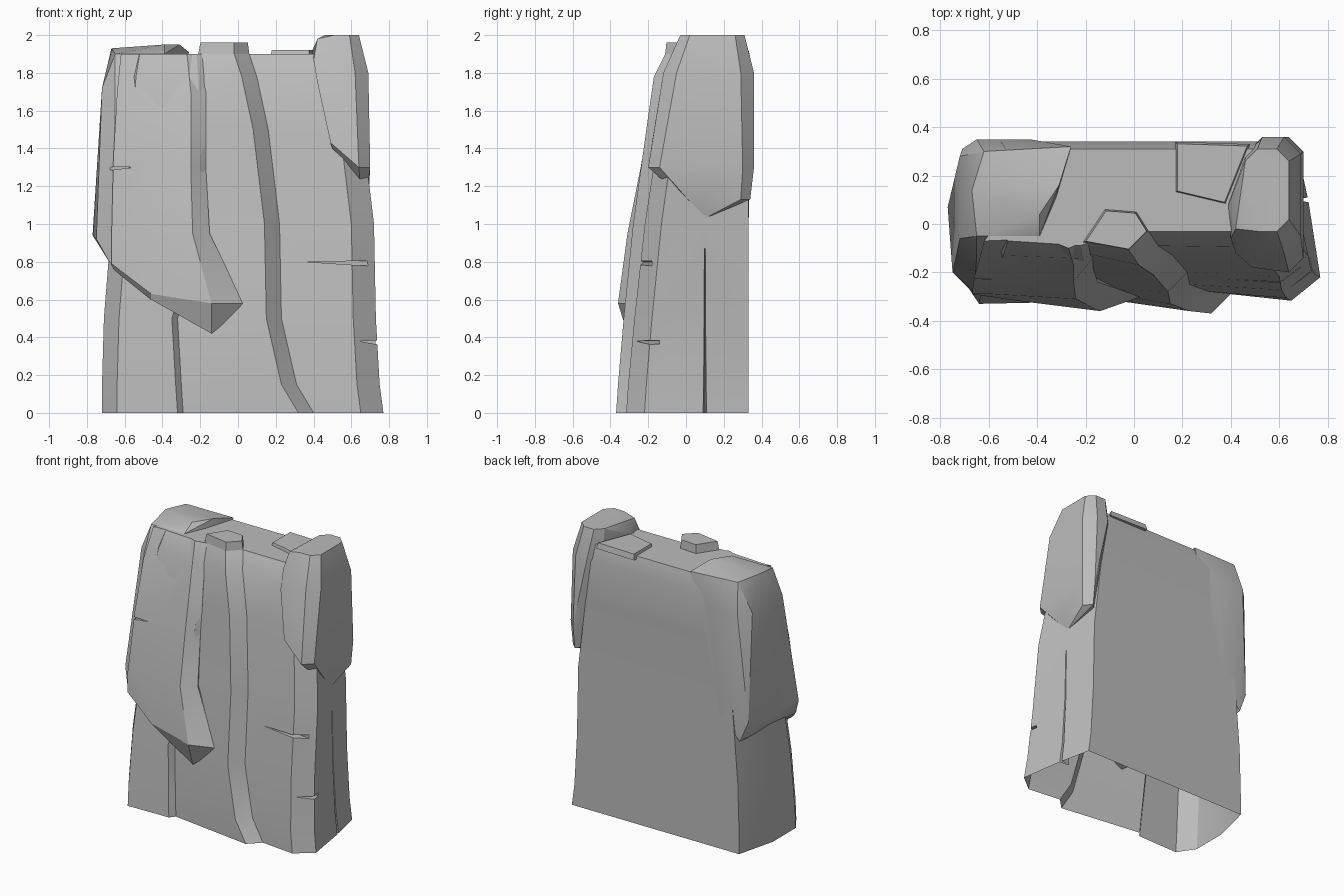
import bpy
import bmesh
from mathutils import Vector

cube = bpy.data.objects.get("Cube")
if cube:
    bpy.data.objects.remove(cube, do_unlink=True)

grey = (0.5, 0.5, 0.5, 1)
stone = bpy.data.materials.new("grey stone")
stone.use_nodes = True
stone.diffuse_color = grey
for node in stone.node_tree.nodes:
    if node.type == "BSDF_PRINCIPLED":
        node.inputs["Base Color"].default_value = grey


def finish(name, bm):
    """Turn a bmesh into a stone object."""
    bmesh.ops.recalc_face_normals(bm, faces=bm.faces)
    mesh = bpy.data.meshes.new(name)
    bm.to_mesh(mesh)
    bm.free()
    mesh.materials.append(stone)
    obj = bpy.data.objects.new(name, mesh)
    bpy.context.collection.objects.link(obj)
    return obj


def loft(name, rings):
    """Skin a stack of rings and close both ends."""
    bm = bmesh.new()
    loops = [[bm.verts.new(point) for point in ring] for ring in rings]
    for low, high in zip(loops, loops[1:]):
        for i in range(len(low)):
            bm.faces.new((low[i - 1], low[i], high[i], high[i - 1]))
    bm.faces.new(loops[0])
    bm.faces.new(loops[-1])
    return finish(name, bm)


def chunk(name, points):
    """Convex faceted boulder around a few corner points."""
    bm = bmesh.new()
    for point in points:
        bm.verts.new(point)
    bmesh.ops.convex_hull(bm, input=bm.verts)
    loose = [v for v in bm.verts if not v.link_faces]
    bmesh.ops.delete(bm, geom=loose, context="VERTS")
    bmesh.ops.dissolve_limit(bm, angle_limit=0.05, verts=bm.verts, edges=bm.edges)
    return finish(name, bm)


def slab(z, left, right, front, back, chamfer):
    """Corner points of one horizontal rectangle with cut corners."""
    points = []
    for x, inward_x in ((left, chamfer), (right, -chamfer)):
        for y, inward_y in ((front, chamfer), (back, -chamfer)):
            points.append((x + inward_x, y, z))
            points.append((x, y + inward_y, z))
    return points


def cap(name, outline, low, high, inset=0.93):
    """Low stone plate with sloping sides."""
    centre = sum((Vector(p) for p in outline), Vector((0, 0))) / len(outline)
    top = [centre.lerp(Vector(p), inset) for p in outline]
    return loft(name, [[(x, y, low) for x, y in outline], [(x, y, high) for x, y in top]])


def crack(obj, tip, mouth, opening, depth):
    """Cut a wedge that narrows from its mouth to a tip line."""
    tip, mouth = Vector(tip), Vector(mouth)
    opening, depth = Vector(opening), Vector(depth)
    ends = (tip, mouth + opening, mouth - opening)
    cutter = chunk("crack_cutter", [end + side for end in ends for side in (depth, -depth)])
    cutter.hide_render = True
    mod = obj.modifiers.new("crack", "BOOLEAN")
    mod.operation, mod.object, mod.solver = "DIFFERENCE", cutter, "EXACT"
    graph = bpy.context.evaluated_depsgraph_get()
    graph.update()
    cut_mesh = bpy.data.meshes.new_from_object(obj.evaluated_get(graph))
    obj.modifiers.clear()
    obj.data = cut_mesh
    bpy.data.objects.remove(cutter, do_unlink=True)


def cliff_ring(z, left, step, ridge, right, front, back):
    """Cliff outline: two steps across the front, plain back."""
    outline = [
        (left + .07, back), (left, .05), (left, front + .16), (left + .08, front + .04),
        (step - .03, front * .9 + .01), (step, front * .8 + .01),
        (ridge, front), (ridge + .08, front + .08),
        (right - .12, front * 1.1 + .09), (right, front + .15),
        (right - .05, .1), (right - .1, back),
    ]
    return [(x, y, z) for x, y in outline]


# Main cliff, leaning back towards the crown
cliff = loft("cliff_body", [
    cliff_ring(0, -.72, -.29, .32, .77, -.37, .33),
    cliff_ring(.15, -.72, -.3, .23, .75, -.36, .33),
    cliff_ring(.5, -.71, -.32, .15, .73, -.33, .33),
    cliff_ring(1, -.67, -.17, .14, .72, -.28, .33),
    cliff_ring(1.5, -.64, -.17, .08, .66, -.21, .33),
    cliff_ring(1.78, -.62, -.18, .02, .64, -.17, .34),
    cliff_ring(1.9, -.6, -.19, -.02, .6, -.11, .31),
])
level_gap, upright_gap = (0, 0, .015), (0, .012, 0)
level_depth, upright_depth = (0, .06, 0), (0, 0, .45)
crack(cliff, (.36, -.24, .8), (.74, -.24, .79), level_gap, level_depth)
crack(cliff, (.64, -.2, .38), (.78, -.2, .37), level_gap, level_depth)
crack(cliff, (.65, .1, .42), (.74, .1, .42), upright_gap, upright_depth)

# The underside is left open
bm = bmesh.new()
bm.from_mesh(cliff.data)
under = [f for f in bm.faces if all(v.co.z < .001 for v in f.verts)]
bmesh.ops.delete(bm, geom=under, context="FACES")
bm.to_mesh(cliff.data)
bm.free()

# Overhanging shoulder on the -x side
shoulder = chunk("side_shoulder", [
    (-.62, .3, 1.92), (-.26, .32, 1.91), (-.31, .16, 1.95), (-.39, .04, 1.95),
    (-.67, .14, 1.93), (-.65, -.05, 1.9), (-.39, -.05, 1.9),
    *slab(1.72, -.72, -.36, -.13, .35, .07),
    (-.71, .31, .95), (-.77, .07, .94), (-.75, -.2, .92), (-.66, -.28, .9), (-.5, .33, .95),
    (-.67, -.28, .78), (-.46, -.29, .64), (-.65, .32, .8),
])

# Sheet of rock draped down the front to a blunt point
drape = [
    [(-.66, -.27, .76), (-.46, -.29, .6), (-.14, -.31, .42), (.01, -.26, .54)],
    [(-.67, -.29, .79), (-.46, -.32, .63), (-.14, -.36, .58), (.03, -.3, .58)],
    [(-.67, -.29, .92), (-.58, -.29, .92), (-.24, -.31, .95), (-.15, -.24, .95)],
    [(-.66, -.22, 1.35), (-.42, -.21, 1.4), (-.25, -.24, 1.3), (-.17, -.18, 1.3)],
    [(-.64, -.15, 1.7), (-.38, -.14, 1.7), (-.25, -.17, 1.7), (-.17, -.14, 1.7)],
    [(-.62, -.07, 1.9), (-.37, -.06, 1.9), (-.27, -.1, 1.9), (-.2, -.07, 1.9)],
]
for ring in drape:
    ring.append((ring[-1][0] - .06, 0, ring[-1][2]))
    ring.append((ring[0][0] + .06, 0, ring[0][2]))
front_drape = loft("front_drape", drape)
for part in (shoulder, front_drape):
    crack(part, (-.55, -.25, 1.3), (-.76, -.25, 1.29), level_gap, level_depth)

# Tall boulder hanging on the +x corner
chunk("corner_boulder", [
    *slab(2, .46, .64, -.03, .31, .05),
    (.42, -.02, 1.98), (.39, .08, 1.91), (.4, -.06, 1.87), (.42, -.12, 1.75),
    *slab(1.8, .46, .69, -.12, .36, .07),
    (.49, -.18, 1.43), (.49, .1, 1.43),
    *slab(1.3, .58, .7, -.2, .36, .06),
    *slab(1.13, .59, .69, .02, .34, .05),
    (.66, .1, 1.03),
])

# Flat stones on the crown
cap("ridge_cap", [(-.21, -.075), (-.02, -.11), (.06, -.03), (.01, .05), (-.12, .06)], 1.9, 1.96)
cap("crown_plate", [(.17, .34), (.17, .13), (.38, .08), (.48, .33)], 1.88, 1.92)

# Keep the facets crisp and the gentle bends smooth
for obj in bpy.context.collection.objects:
    if obj.type == "MESH":
        bpy.ops.object.select_all(action="DESELECT")
        obj.select_set(True)
        bpy.context.view_layer.objects.active = obj
        bpy.ops.object.shade_smooth_by_angle(angle=0.4)
